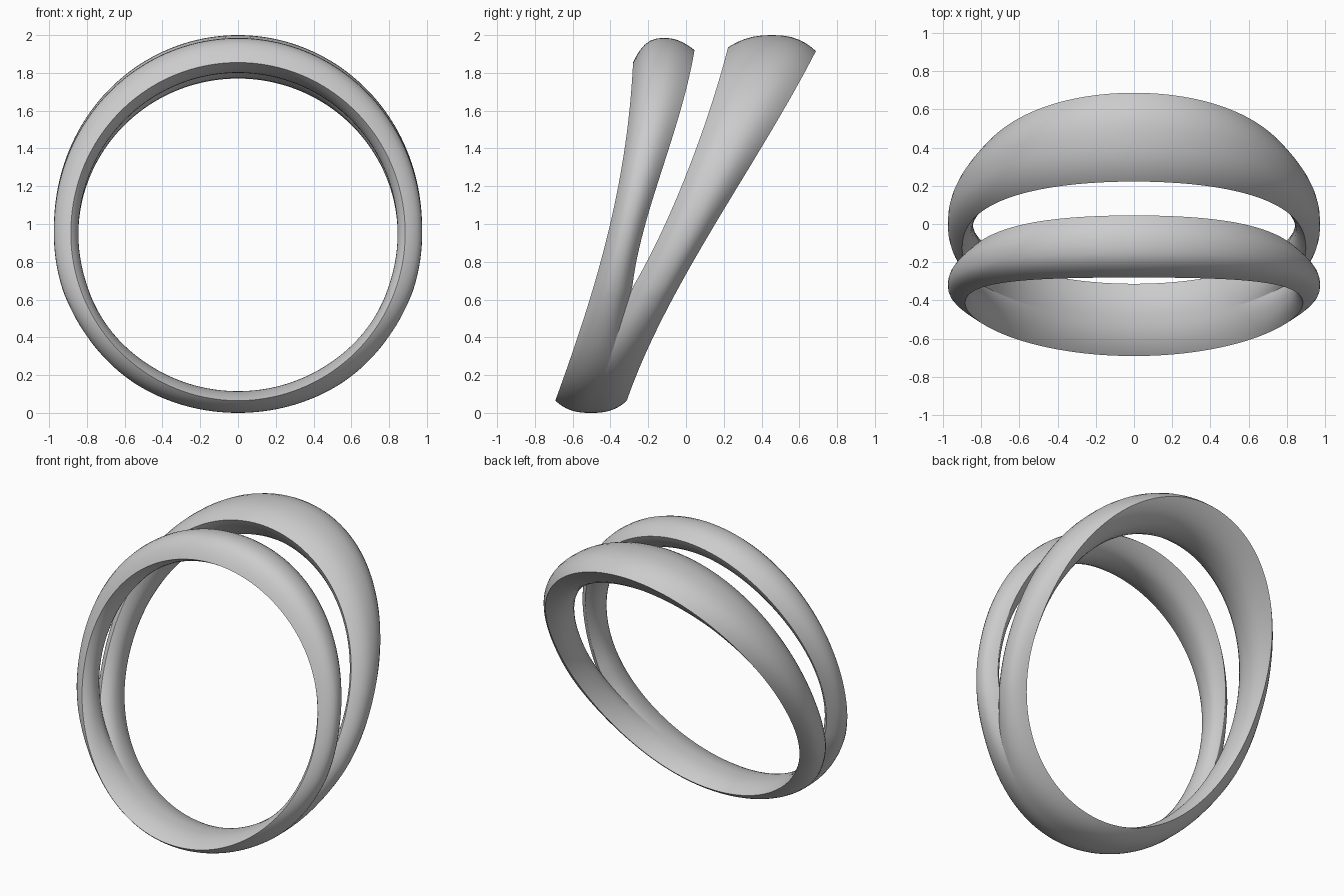
import bpy, bmesh
from math import sin, cos, pi

cube = bpy.data.objects.get("Cube")
if cube:
    bpy.data.objects.remove(cube)

CENTRE_Z, SPLIT_Z = 0.95, 0.66
SEGMENTS, ACROSS = 180, 14

# Side profile of each band edge, as (z, y) points
FRONT = [(0.07, -0.69), (0.6, -0.51), (1.05, -0.39), (1.47, -0.315), (1.86, -0.28)]
FRONT_GAP = [(0.66, -0.285), (1.0, -0.215), (1.34, -0.11), (1.71, 0.0), (1.92, 0.045)]
BACK_GAP = [(0.66, -0.285), (1.0, -0.11), (1.31, 0.02), (1.65, 0.14), (1.945, 0.225)]
BACK = [(0.06, -0.315), (0.68, -0.03), (1.365, 0.375), (1.92, 0.69)]


def smooth_y(points, z):
    """Polynomial through the profile points."""
    total = 0
    for i, (zi, yi) in enumerate(points):
        for j, (zj, _) in enumerate(points):
            if i != j:
                yi *= (z - zj) / (zi - zj)
        total += yi
    return total


def lerp(a, b, t):
    return a + (b - a) * t


def section(angle, outer_edge, gap_edge, edge_top, gap_top, outer_top, inner_top):
    """Closed cross-section of one band: outer arc, then inner arc back."""
    c = cos(angle)
    up, down = max(c, 0) ** 1.5, max(-c, 0) ** 4
    edge_r = lerp(0.885, edge_top, up)
    gap_r = lerp(0.9, gap_top, up)
    outer_r = lerp(0.975, outer_top, up) - 0.025 * down
    inner_r = lerp(0.845, inner_top, up) - 0.01 * down
    y0 = smooth_y(outer_edge, CENTRE_Z + edge_r * c)
    z = CENTRE_Z + gap_r * c
    merged = 0
    if z > SPLIT_Z:
        y1 = smooth_y(gap_edge, z)
    else:
        # below the split both bands share one seam and become one lens
        t = (SPLIT_Z - z) / (SPLIT_Z - 0.05)
        y1 = lerp(-0.285, -0.5025, t)
        merged = sin(min(t * 1.3, 1) * pi / 2)
    outer, inner = [], []
    for k in range(ACROSS + 1):
        s = (1 - cos(pi * k / ACROSS)) / 2
        single = 1 - abs(2 * s - 1) ** 2.5
        joined = 1 - (1 - s) ** 2.5
        h = lerp(single, joined, merged)
        base, y = lerp(edge_r, gap_r, s), lerp(y0, y1, s)
        for arc, limit in ((outer, outer_r), (inner, inner_r)):
            r = lerp(base, limit, h)
            arc.append((r * sin(angle), y, CENTRE_Z + r * c))
    return outer, inner


def add_band(bm, *shape):
    loops = []
    for i in range(SEGMENTS):
        arcs = section(2 * pi * i / SEGMENTS, *shape)
        loops.append([[bm.verts.new(p) for p in arc] for arc in arcs])
    for i in range(SEGMENTS):
        for a, b in zip(loops[i - 1], loops[i]):
            for k in range(ACROSS):
                bm.faces.new((a[k], a[k + 1], b[k + 1], b[k]))


# Split ring: two bands welded along the shared lower shank
bm = bmesh.new()
add_band(bm, FRONT, FRONT_GAP, 0.905, 0.97, 1.035, 0.85)
add_band(bm, BACK, BACK_GAP, 0.965, 0.985, 1.05, 0.82)
bmesh.ops.remove_doubles(bm, verts=bm.verts, dist=0.0002)
bmesh.ops.recalc_face_normals(bm, faces=bm.faces)
mesh = bpy.data.meshes.new("split_ring")
bm.to_mesh(mesh)
bm.free()
ring = bpy.data.objects.new("split_ring", mesh)
bpy.context.collection.objects.link(ring)

# Plain grey metal
grey = bpy.data.materials.new("plain_grey")
grey.use_nodes = True
grey.diffuse_color = (0.6, 0.6, 0.6, 1)
grey.node_tree.nodes["Principled BSDF"].inputs["Base Color"].default_value = (0.6, 0.6, 0.6, 1)
mesh.materials.append(grey)

bpy.context.view_layer.objects.active = ring
ring.select_set(True)
bpy.ops.object.shade_smooth_by_angle(angle=pi / 3)
